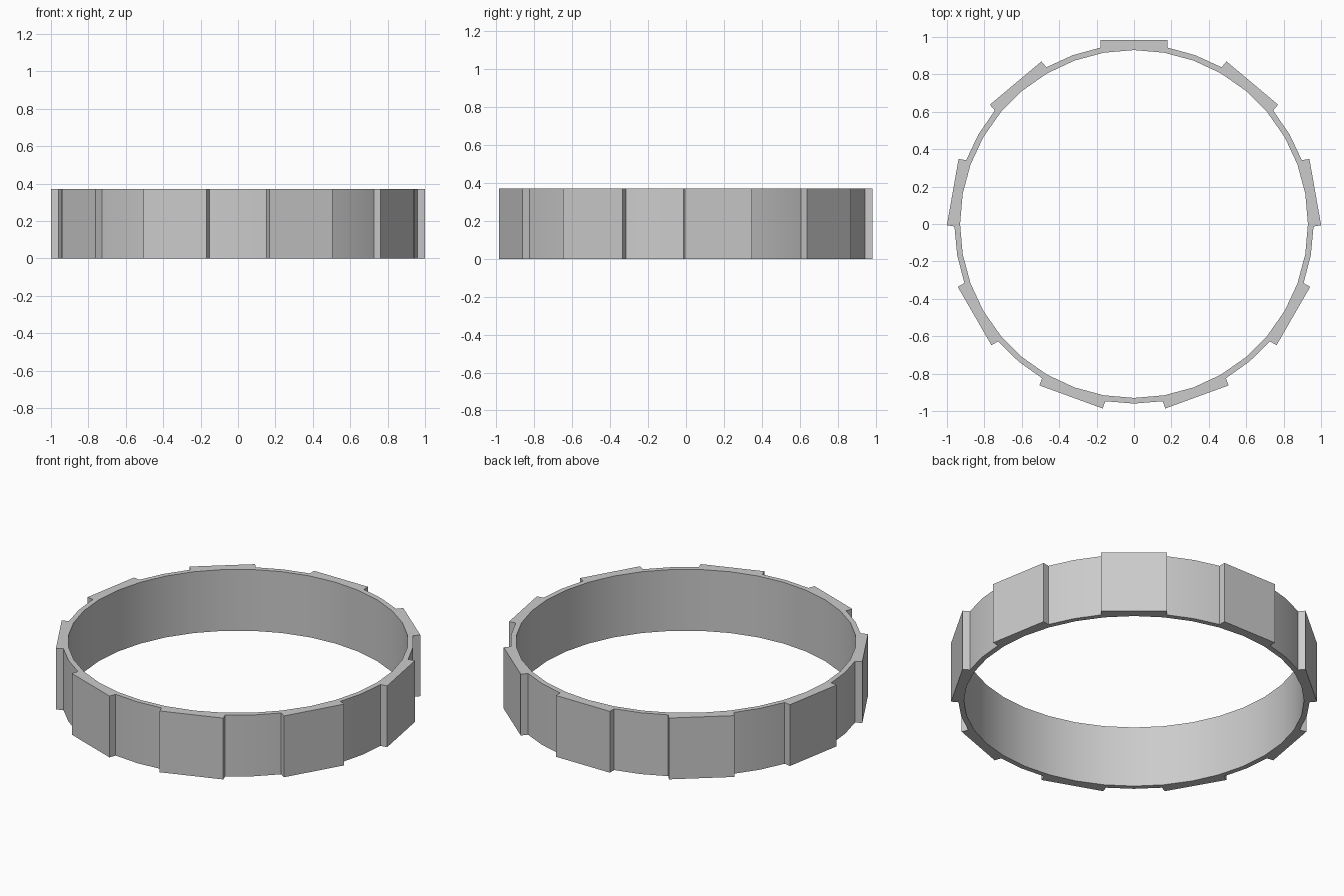
import bpy
import bmesh
from math import cos, sin, radians, sqrt
from mathutils import Vector

cube = bpy.data.objects.get("Cube")
if cube:
    bpy.data.objects.remove(cube, do_unlink=True)

HEIGHT = 0.37
INNER, OUTER = 0.93, 0.96      # band radii
PAD_FACE, PAD_HALF = 0.984, 0.18   # flat pad distance and half width
PADS, SEGMENTS = 9, 36


def polar(radius, degrees):
    a = radians(degrees)
    return Vector((radius * cos(a), radius * sin(a), 0))


# Outer outline: a flat raised pad, then one band vertex in each gap
outer = []
pad_base = sqrt(OUTER ** 2 - PAD_HALF ** 2)
step = 360 / PADS
for i in range(PADS):
    angle = 90 + i * step
    out, side = polar(1, angle), polar(PAD_HALF, angle + 90)
    outer += [out * pad_base - side, out * PAD_FACE - side,
              out * PAD_FACE + side, out * pad_base + side,
              polar(OUTER, angle + step / 2)]
inner = [polar(INNER, i * 360 / SEGMENTS) for i in range(SEGMENTS)]

# Fill between the outlines and raise it to full height
bm = bmesh.new()
for outline in (outer, inner):
    verts = [bm.verts.new(p) for p in outline]
    for a, b in zip(verts, verts[1:] + verts[:1]):
        bm.edges.new((a, b))
bmesh.ops.triangle_fill(bm, edges=bm.edges[:], use_beauty=True)
raised = bmesh.ops.extrude_face_region(bm, geom=bm.faces[:], use_keep_orig=True)
bmesh.ops.translate(bm, vec=(0, 0, HEIGHT),
                    verts=[g for g in raised["geom"] if isinstance(g, bmesh.types.BMVert)])
bmesh.ops.recalc_face_normals(bm, faces=bm.faces[:])

mesh = bpy.data.meshes.new("padded_ring")
bm.to_mesh(mesh)
bm.free()
ring = bpy.data.objects.new("padded_ring", mesh)
bpy.context.collection.objects.link(ring)

# Plain grey
grey = bpy.data.materials.new("light_grey")
grey.use_nodes = True
colour = (0.6, 0.6, 0.6, 1)
grey.diffuse_color = colour
grey.node_tree.nodes["Principled BSDF"].inputs["Base Color"].default_value = colour
mesh.materials.append(grey)

# Smooth round band, crisp pad edges
bpy.ops.object.select_all(action="DESELECT")
ring.select_set(True)
bpy.context.view_layer.objects.active = ring
bpy.ops.object.shade_smooth_by_angle(angle=radians(30))
